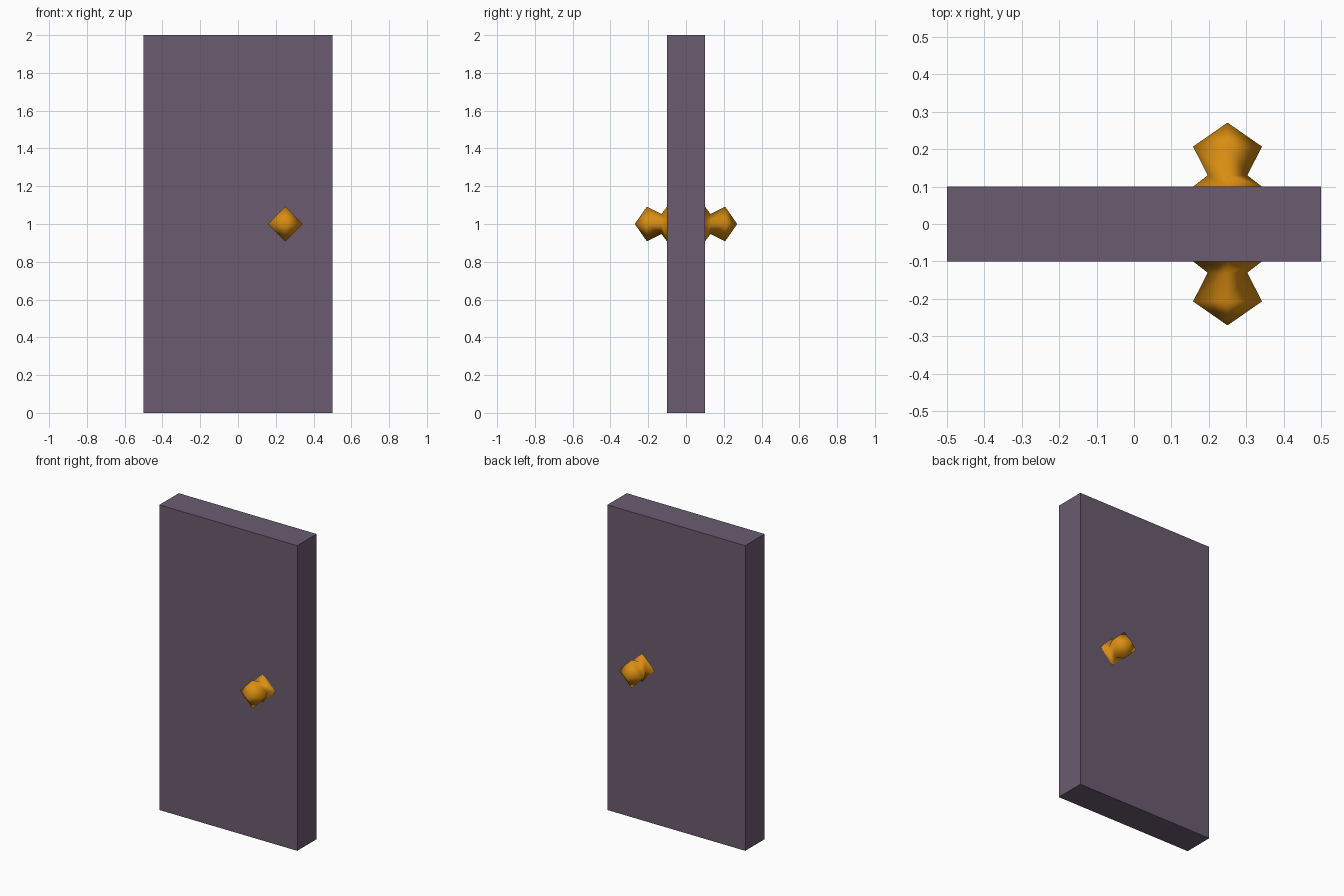
import bpy, bmesh, math

cube = bpy.data.objects.get("Cube")
if cube:
    bpy.data.objects.remove(cube, do_unlink=True)


def make_material(name, colour):
    mat = bpy.data.materials.new(name)
    mat.use_nodes = True
    mat.diffuse_color = colour
    mat.node_tree.nodes["Principled BSDF"].inputs["Base Color"].default_value = colour
    return mat


def add_object(name, bm, mat):
    mesh = bpy.data.meshes.new(name)
    bmesh.ops.recalc_face_normals(bm, faces=bm.faces)
    bm.to_mesh(mesh)
    bm.free()
    mesh.materials.append(mat)
    obj = bpy.data.objects.new(name, mesh)
    bpy.context.collection.objects.link(obj)
    return obj


purple = make_material("dusty purple", (0.147, 0.107, 0.160, 1))
brass = make_material("orange brass", (0.70, 0.27, 0.006, 1))

# Door slab
bm = bmesh.new()
bmesh.ops.create_cube(bm, size=1)
bmesh.ops.scale(bm, vec=(1, 0.2, 2), verts=bm.verts)
bmesh.ops.translate(bm, vec=(0, 0, 1), verts=bm.verts)
add_object("door_slab", bm, purple)

# Four-sided knob profile: radius, distance from door centre
PROFILE = [(0.092, 0.10), (0.053, 0.13), (0.092, 0.207)]
TIP = 0.271
SIDES = 4


def make_knob(name, side):
    bm = bmesh.new()
    rings = []
    for radius, depth in PROFILE:
        angles = [math.tau * i / SIDES for i in range(SIDES)]
        rings.append([bm.verts.new((0.25 + radius * math.cos(a), side * depth,
                                    1 + radius * math.sin(a))) for a in angles])
    tip = bm.verts.new((0.25, side * TIP, 1))
    for i in range(SIDES):
        j = (i + 1) % SIDES
        for low, high in zip(rings, rings[1:]):
            bm.faces.new((low[i], low[j], high[j], high[i]))
        bm.faces.new((rings[-1][i], rings[-1][j], tip))
    # Flat mounting face against the door
    bm.faces.new(rings[0])
    for face in bm.faces:
        face.smooth = len({round(v.co.y, 3) for v in face.verts}) > 1
    for edge in bm.edges:
        if all(v in rings[0] for v in edge.verts):
            edge.smooth = False
    add_object(name, bm, brass)


make_knob("front_knob", -1)
make_knob("back_knob", 1)
